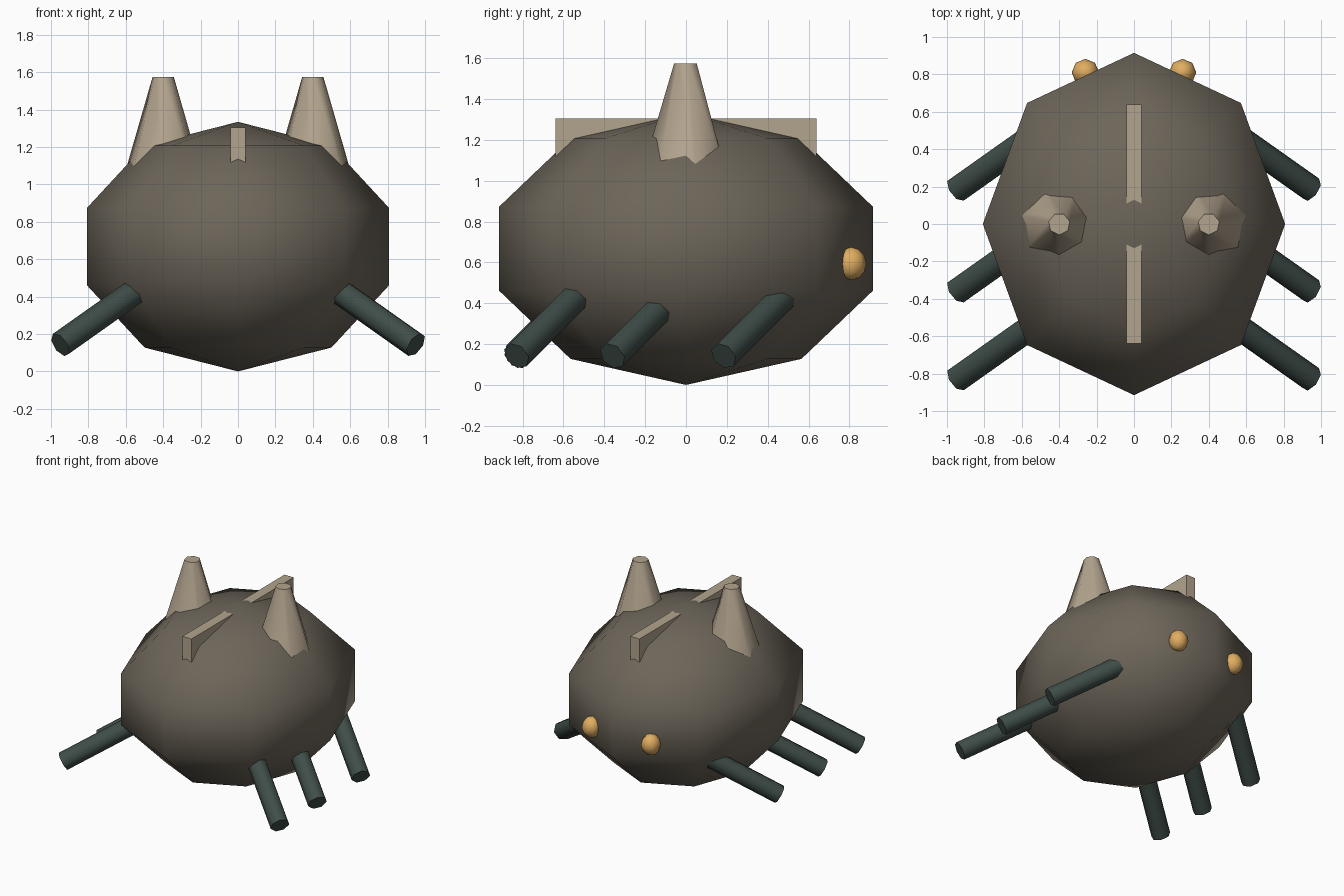
import bpy, math
from mathutils import Vector, Matrix

if "Cube" in bpy.data.objects:
    bpy.data.objects.remove(bpy.data.objects["Cube"])


def material(name, rgb):
    m = bpy.data.materials.new(name)
    m.diffuse_color = (*rgb, 1)
    m.use_nodes = True
    m.node_tree.nodes["Principled BSDF"].inputs["Base Color"].default_value = m.diffuse_color
    return m


HIDE = material("hide", (0.15, 0.13, 0.10))
HORN = material("horn", (0.45, 0.37, 0.27))
LEG = material("leg", (0.05, 0.075, 0.065))
EYE = material("eye", (0.75, 0.42, 0.12))


def finish(name, mat, smooth=True):
    ob = bpy.context.object
    ob.name = name
    ob.data.materials.append(mat)
    if smooth:
        bpy.ops.object.shade_smooth_by_angle(angle=math.radians(60))
    return ob


def ball(name, loc, scale, rings, mat):
    bpy.ops.mesh.primitive_uv_sphere_add(segments=8, ring_count=rings, radius=1, location=loc)
    bpy.context.object.scale = scale
    bpy.ops.object.transform_apply(location=False, rotation=False, scale=True)
    finish(name, mat)


# Body: coarse rounded shell
ball("body", (0, 0, 0.667), (0.85, 0.962, 0.667), 5, HIDE)

# Back ridge, dipping into the top of the body
bpy.ops.mesh.primitive_cube_add(size=1, location=(0, 0, 1.155))
bpy.context.object.scale = (0.08, 1.28, 0.30)
finish("back_ridge", HORN, False)

for s, side in ((1, "right"), (-1, "left")):
    # Horn: seven-sided taper with a corner facing the front
    bpy.ops.mesh.primitive_cone_add(vertices=7, radius1=0.228, radius2=0.058, depth=0.575,
                                    location=(s * 0.4, 0, 1.2875), rotation=(0, 0, math.pi))
    finish("horn_" + side, HORN)

    # Eye
    ball("eye_" + side, (s * 0.26, 0.81, 0.594), (0.073, 0.073, 0.081), 6, EYE)

    # Legs: slanted outward, forward and down
    axis = Vector((s * math.sqrt(0.5), -0.5, -0.5))
    corner = Vector((0, 1, -1)).normalized() * s
    rot = Matrix((corner.cross(axis), corner, axis)).transposed()
    length = 0.75
    for y, place in ((-0.83, "front"), (-0.36, "middle"), (0.184, "rear")):
        foot = Vector((s * 0.95, y, 0.142))
        bpy.ops.mesh.primitive_cylinder_add(vertices=7, radius=0.071, depth=length,
                                            location=foot - axis * length / 2,
                                            rotation=rot.to_euler())
        finish(f"{place}_leg_{side}", LEG)
